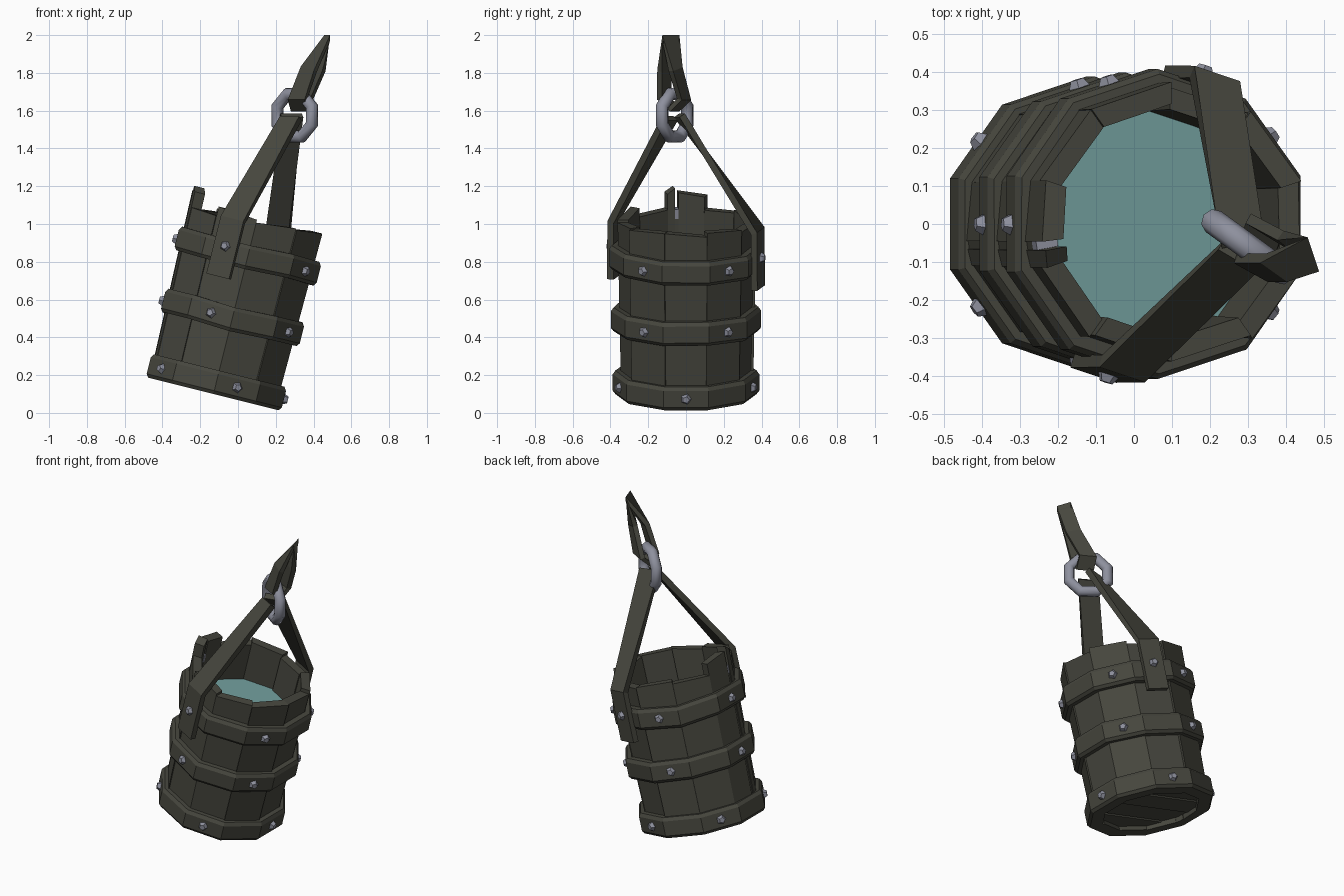
import bpy, bmesh, math, random
from mathutils import Matrix, Vector

random.seed(4)
if "Cube" in bpy.data.objects:
    bpy.data.objects.remove(bpy.data.objects["Cube"])

SIDES = 10
STEP = math.tau / SIDES
APOTHEM = math.cos(STEP / 2)
# The whole bucket leans towards +x
TILT = Matrix.Translation((-0.13, 0, 0.10)) @ Matrix.Rotation(math.radians(14), 4, "Y")


def material(name, colour):
    m = bpy.data.materials.new(name)
    m.use_nodes = True
    m.diffuse_color = (*colour, 1)
    m.node_tree.nodes["Principled BSDF"].inputs["Base Color"].default_value = (*colour, 1)
    return m


WOOD = material("dark wood", (0.062, 0.062, 0.048))
METAL = material("grey metal", (0.27, 0.28, 0.34))
WATER = material("teal water", (0.165, 0.34, 0.335))


def finish(name, bm, mat, matrix=Matrix()):
    bmesh.ops.transform(bm, matrix=matrix, verts=bm.verts)
    bmesh.ops.recalc_face_normals(bm, faces=bm.faces)
    mesh = bpy.data.meshes.new(name)
    bm.to_mesh(mesh)
    bm.free()
    mesh.materials.append(mat)
    obj = bpy.data.objects.new(name, mesh)
    bpy.context.collection.objects.link(obj)
    return obj


def loft(sections, closed):
    """Join rings of points into a tube, capped when it is open."""
    bm = bmesh.new()
    rings = [[bm.verts.new(p) for p in s] for s in sections]
    pairs = list(zip(rings, rings[1:]))
    if closed:
        pairs.append((rings[-1], rings[0]))
    else:
        bm.faces.new(rings[0])
        bm.faces.new(rings[-1])
    for a, b in pairs:
        for i in range(len(a)):
            j = (i + 1) % len(a)
            bm.faces.new((a[i], a[j], b[j], b[i]))
    return bm


def polar(r, angle, h):
    return Vector((r * math.cos(angle), r * math.sin(angle), h))


def stave(name, a0, a1, h0, h1, offset=0.0, skew=0.0, mat=WOOD):
    sections = []
    for h, s in ((h0, 0), (h1, skew)):
        r = 0.348 + 0.02 * h + offset
        sections.append([polar(r, a0, h - s), polar(r, a1, h + s),
                         polar(r - 0.058, a1, h + s), polar(r - 0.058, a0, h - s)])
    finish(name, loft(sections, False), mat, TILT)


def strap(name, points, widths, thickness, closed=False):
    """Flat ribbon through points, with a width vector at each one."""
    n, sections = len(points), []
    for i, (p, w) in enumerate(zip(points, widths)):
        before = points[i - 1] if closed or i else p
        after = points[(i + 1) % n] if closed or i < n - 1 else p
        side = (after - before).cross(w).normalized() * thickness / 2
        w = w / 2
        sections.append([p - w - side, p + w - side, p + w + side, p - w + side])
    return finish(name, loft(sections, closed), WOOD)


# Staves, with one taller broken stave on the -x side
heights = [0.95, 0.955, 0.93, 0.95, 0.935, 0, 0.925, 0.96, 0.945, 0.955]
for k, height in enumerate(heights):
    if height:
        stave(f"stave_{k}", (k - 0.5) * STEP, (k + 0.5) * STEP, 0.0, height,
              random.uniform(-0.008, 0.008), random.uniform(-0.012, 0.012))
stave("broken_stave_wide", 4.5 * STEP, 5.2 * STEP, 0.0, 1.01, 0.004, 0.01)
stave("broken_stave_base", 5.2 * STEP, 5.3 * STEP, 0.0, 0.88)
stave("broken_stave_pin", 5.2 * STEP, 5.3 * STEP, 0.88, 0.93, mat=METAL)
stave("broken_stave_sliver", 5.3 * STEP, 5.5 * STEP, 0.0, 1.03, 0.004, -0.015)

# Hoops with chamfered edges
hoops = [("bottom", 0.388, 0.0, 0), ("middle", 0.398, 0.35, 1), ("top", 0.408, 0.685, 1)]
profile = [(-0.06, 0), (-0.014, 0), (0, 0.018), (0, 0.108), (-0.014, 0.128), (-0.06, 0.128)]
for name, radius, base, _ in hoops:
    sections = []
    for k in range(SIDES):
        lift = random.uniform(-0.008, 0.008) if base else 0
        sections.append([polar(radius + r, (k + 0.5) * STEP, base + h + lift)
                         for r, h in profile])
    finish(f"{name}_hoop", loft(sections, True), WOOD, TILT)


def nail(name, face, radius, h):
    bm = bmesh.new()
    bmesh.ops.create_cone(bm, cap_ends=True, segments=5, radius1=0.032,
                          radius2=0.018, depth=0.026)
    angle = face * STEP
    place = Matrix.Translation(polar(radius, angle, h)) @ Matrix.Rotation(angle, 4, "Z")
    finish(name, bm, METAL, TILT @ place @ Matrix.Rotation(math.pi / 2, 4, "Y"))


# Nails on alternate faces of each hoop, and on both straps
for name, radius, base, first in hoops:
    for face in range(first, SIDES, 2):
        on_strap = name == "top" and face == 7
        nail(f"{name}_nail_{face}", face, 0.425 if on_strap else radius * APOTHEM + 0.008,
             base + (0.09 if on_strap else 0.064))
nail("back_strap_nail", 2, 0.425, 0.775)

# Floor planks, recessed a little
edges = [-0.31, -0.155, 0.0, 0.155, 0.31]
for i, (y0, y1) in enumerate(zip(edges, edges[1:])):
    def half(y):
        return math.sqrt(0.335 ** 2 - y * y)
    y0, y1 = y0 + 0.004, y1 - 0.004
    outline = [(-half(y0), y0), (half(y0), y0), (half(y1), y1), (-half(y1), y1)]
    low = 0.025 + 0.006 * (i % 2)
    finish(f"floor_plank_{i}", loft([[Vector((x, y, h)) for x, y in outline]
                                     for h in (low, 0.06)], False), WOOD, TILT)

# Water surface
disc = [[polar(0.315, (k + 0.5) * STEP, h) for k in range(SIDES)] for h in (0.69, 0.70)]
finish("water", loft(disc, False), WATER, TILT)

# Handle straps on opposite faces, meeting inside the ring
for name, face, end, end_width in (
        ("front_strap", 7, (0.28, -0.085, 1.56), (0.85, -0.5, 0)),
        ("back_strap", 2, (0.285, -0.035, 1.575), (0.95, 0.25, 0))):
    angle = face * STEP
    across = TILT.to_3x3() @ Vector((-math.sin(angle), math.cos(angle), 0))
    if across.x < 0:
        across = -across
    points = [TILT @ polar(0.40, angle, h) for h in (0.61, 0.92)] + [Vector(end)]
    strap(name, points, [across * 0.13, across * 0.13, Vector(end_width) * 0.12], 0.036)

# Octagonal ring
turn = Matrix.Translation((0.30, -0.06, 1.575)) @ Matrix.Rotation(math.radians(-36), 4, "Z")
sections = []
for i in range(8):
    a = (i + 0.5) * math.tau / 8
    sections.append([Vector(((0.122 + 0.034 * math.cos(b)) * math.cos(a),
                             0.034 * math.sin(b),
                             (0.122 + 0.034 * math.cos(b)) * math.sin(a)))
                     for b in (j * math.tau / 8 for j in range(8))])
ring = finish("ring", loft(sections, True), METAL, turn)
bpy.context.view_layer.objects.active = ring
ring.select_set(True)
bpy.ops.object.shade_smooth_by_angle(angle=math.radians(50))
ring.select_set(False)

# Hanging loop through the ring, pinched together at its top
low_width = Vector((0.81, -0.45, 0)) * 0.11
top_width = Vector((0.02, 0.10, 0))
loop_points = [Vector(p) for p in ((0.472, -0.08, 1.985), (0.375, -0.115, 1.82),
                                   (0.315, -0.115, 1.66), (0.325, -0.06, 1.61),
                                   (0.345, -0.01, 1.66), (0.42, -0.055, 1.82))]
mid_width = Vector((0.07, -0.05, -0.02))
strap("hanging_loop", loop_points,
      [Vector((0.03, -0.09, 0)), mid_width, low_width, low_width, low_width, mid_width],
      0.03, True)
